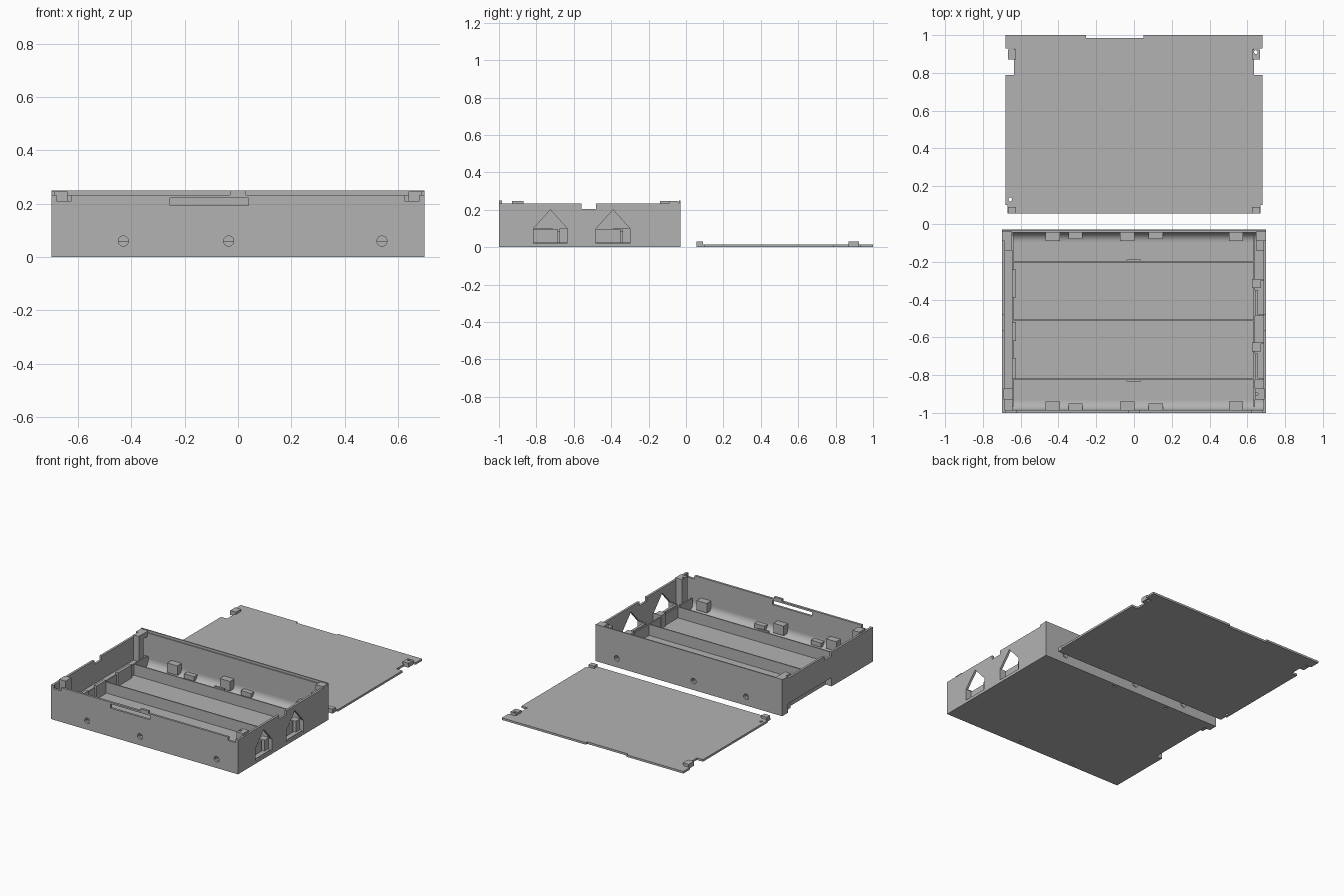
import bpy, bmesh, math
from mathutils import Vector

cube = bpy.data.objects.get("Cube")
if cube:
    bpy.data.objects.remove(cube, do_unlink=True)

grey = bpy.data.materials.new("plain grey")
grey.use_nodes = True
colour = (0.45, 0.45, 0.45, 1)
grey.diffuse_color = colour
grey.node_tree.nodes["Principled BSDF"].inputs["Base Color"].default_value = colour


def prism(name, axis, outline, lo, hi):
    """Extrude a 2D outline along axis; the outline uses the other two axes in order."""
    def place(p, d):
        c = list(p)
        c.insert("xyz".index(axis), d)
        return Vector(c)
    bm = bmesh.new()
    ends = [[bm.verts.new(place(p, d)) for p in outline] for d in (lo, hi)]
    bm.faces.new(ends[0])
    bm.faces.new(ends[1])
    n = len(outline)
    for i in range(n):
        j = (i + 1) % n
        bm.faces.new((ends[0][i], ends[0][j], ends[1][j], ends[1][i]))
    bmesh.ops.recalc_face_normals(bm, faces=bm.faces)
    mesh = bpy.data.meshes.new(name)
    bm.to_mesh(mesh)
    bm.free()
    mesh.materials.append(grey)
    ob = bpy.data.objects.new(name, mesh)
    bpy.context.scene.collection.objects.link(ob)
    return ob


def box(name, x0, x1, y0, y1, z0, z1):
    return prism(name, "z", [(x0, y0), (x1, y0), (x1, y1), (x0, y1)], z0, z1)


def disc(axis, a, b, r, lo, hi):
    ring = [(a + r * math.cos(math.tau * i / 24), b + r * math.sin(math.tau * i / 24))
            for i in range(24)]
    return prism("cutter", axis, ring, lo, hi)


def cut(ob, cutters):
    """Subtract the cutters, bake the result and remove them."""
    for c in cutters:
        c.hide_render = True
        m = ob.modifiers.new("cut", "BOOLEAN")
        m.operation, m.solver, m.object = "DIFFERENCE", "EXACT", c
    deps = bpy.context.evaluated_depsgraph_get()
    baked = bpy.data.meshes.new_from_object(ob.evaluated_get(deps))
    ob.modifiers.clear()
    ob.data = baked
    for c in cutters:
        bpy.data.objects.remove(c, do_unlink=True)


W, FRONT, BACK, T, RIM, TOP = 0.70, -1.0, -0.03, 0.015, 0.233, 0.249
BOSSES = (-0.43, -0.035, 0.54)
CATCHES = (-0.31, 0.115)
PORTS = (-0.725, -0.39)


def side_notch():
    return box("cutter", -0.8, -0.655, -0.56, -0.09, -0.1, 0.06)


# Floor with catch holes and the side pocket
floor = box("floor", -W, W, FRONT, BACK, 0, 0.01)
cut(floor, [side_notch()] +
    [box("cutter", x - 0.012, x + 0.012, y - 0.008, y + 0.008, -0.1, 0.1)
     for x in CATCHES for y in (FRONT + 0.028, BACK - 0.028)])

# Front wall with corner notches, latch slot and latch tab
half = [(0.625, RIM), (0.625, 0.21), (0.68, 0.21), (0.68, RIM), (W, RIM), (W, 0)]
tab = [(-0.03, RIM), (-0.03, TOP), (0.03, TOP), (0.03, RIM)]
front = prism("front_wall", "y", [(-x, z) for x, z in reversed(half)] + tab + half,
              FRONT, FRONT + T)
cut(front, [box("cutter", -0.255, 0.04, -1.1, -0.9, 0.193, 0.221)] +
    [disc("y", x, 0.06, 0.019, -1.1, -0.9) for x in BOSSES])

# Back wall, with a thin raised lip
back = box("back_wall", -W, W, BACK - T, BACK, 0, RIM)
cut(back, [disc("y", x, 0.06, 0.019, -0.1, 0.1) for x in BOSSES])
box("back_lip", -W, W, BACK - 0.008, BACK, RIM, TOP)

# Side walls with a notched rim
rim = [(FRONT, 0), (BACK, 0), (BACK, RIM), (-0.48, RIM), (-0.48, 0.205),
       (-0.56, 0.205), (-0.56, RIM), (FRONT, RIM)]
left = prism("left_wall", "x", rim, W - T, W)
cut(left, [prism("cutter", "x", [(y - 0.09, 0.02), (y + 0.09, 0.02), (y + 0.09, 0.1),
                                 (y, 0.2), (y - 0.09, 0.1)], 0.6, 0.8) for y in PORTS])
right = prism("right_wall", "x", rim, -W, T - W)
cut(right, [side_notch()])
ledge = box("right_ledge", T - W, -0.64, FRONT + T, BACK - T, 0.01, 0.075)
cut(ledge, [side_notch()])

# Rounded inner corners, bosses and catches along front and back
R = 0.05
for name, y, s in (("front", FRONT + T, 1), ("back", BACK - T, -1)):
    arc = [(y + s * R * (1 - math.cos(a)), 0.01 + R * (1 - math.sin(a)))
           for a in (math.pi / 2 * i / 10 for i in range(11))]
    fillet = prism(name + "_fillet", "x", [(y, 0.01)] + arc, T - W, W - T)
    for p in fillet.data.polygons:
        p.use_smooth = abs(p.normal.x) < 0.5
    fillet.data.set_sharp_from_angle(angle=math.radians(30))
    for x in BOSSES:
        ob = box(name + "_boss", x - 0.038, x + 0.038, *sorted((y, y + s * 0.045)), 0.03, 0.095)
        cut(ob, [disc("y", x, 0.06, 0.019, y - 0.02, y + 0.02)])
    for x in CATCHES:
        box(name + "_catch", x - 0.038, x + 0.038, *sorted((y, y + s * 0.035)), 0.02, 0.05)

# Long tray dividers and their small clips
for y in (-0.2, -0.51, -0.82):
    box("tray_divider", -0.645, 0.64, y - 0.004, y + 0.004, 0.01, 0.085)
for y in (-0.193, -0.828):
    box("divider_clip", -0.04, 0.035, y - 0.006, y + 0.006, 0.06, 0.095)

# Tray end walls and port details
box("right_tray_end", -0.645, -0.637, -0.97, -0.06, 0.01, 0.085)
box("left_tray_end", 0.632, 0.64, -0.97, -0.06, 0.01, 0.085)
for y0, y1 in ((-0.39, -0.24), (-0.62, -0.52), (-0.82, -0.71)):
    box("right_rail", -0.645, -0.625, y0, y1, 0.01, 0.1)
for y in PORTS:
    box("port_backing", 0.64, 0.657, y - 0.095, y + 0.04, 0.02, 0.097)
    box("port_block", 0.625, 0.672, y + 0.05, y + 0.098, 0.01, 0.1)
    for side in (-1, 1):
        box("port_cheek", 0.64, 0.69, y + side * 0.094 - 0.004, y + side * 0.094 + 0.004,
            0.01, 0.1)
    box("port_sill", 0.64, 0.69, y - 0.09, y + 0.09, 0.01, 0.026)

# Corner posts: two tall, two hooked under the rim
box("back_right_post", -0.685, -0.645, -0.14, -0.09, 0.01, TOP - 0.003)
box("back_left_post", 0.645, 0.685, -0.14, -0.09, 0.01, 0.21)
for name, s in (("right", -1), ("left", 1)):
    x0, x1 = sorted((s * 0.64, s * 0.69))
    post = box("front_" + name + "_post", x0, x1, -0.93, -0.87, 0.01, TOP - 0.003)
    if s > 0:
        cut(post, [disc("z", 0.65, -0.9, 0.008, 0.15, 0.4)])
    box("back_" + name + "_hook", *sorted((s * 0.645, s * W)), -0.09, -0.04, 0.21, TOP - 0.003)

# Lid plate with edge notches and screw holes
edge = [(0.67, 0.055), (0.67, 0.1), (0.68, 0.1), (0.68, 0.79), (0.635, 0.79),
        (0.635, 0.93), (0.68, 0.93), (0.68, 1)]
latch = [(0.05, 1), (0.05, 0.985), (-0.255, 0.985), (-0.255, 1)]
lid = prism("lid", "z", edge + latch + [(-x, y) for x, y in reversed(edge)], 0, 0.014)
cut(lid, [disc("z", x, y, 0.01, -0.1, 0.1) for x, y in ((-0.655, 0.13),)])

# Lid hooks
for s in (-1, 1):
    for y0, y1 in ((0.055, 0.09), (0.87, 0.925)):
        x0, x1 = sorted((s * 0.625, s * 0.668))
        hook = box("lid_hook", x0, x1, y0, y1, 0.0, 0.03)
        if s > 0 and y0 > 0.5:
            cut(hook, [disc("z", 0.645, 0.91, 0.01, -0.1, 0.1)])
